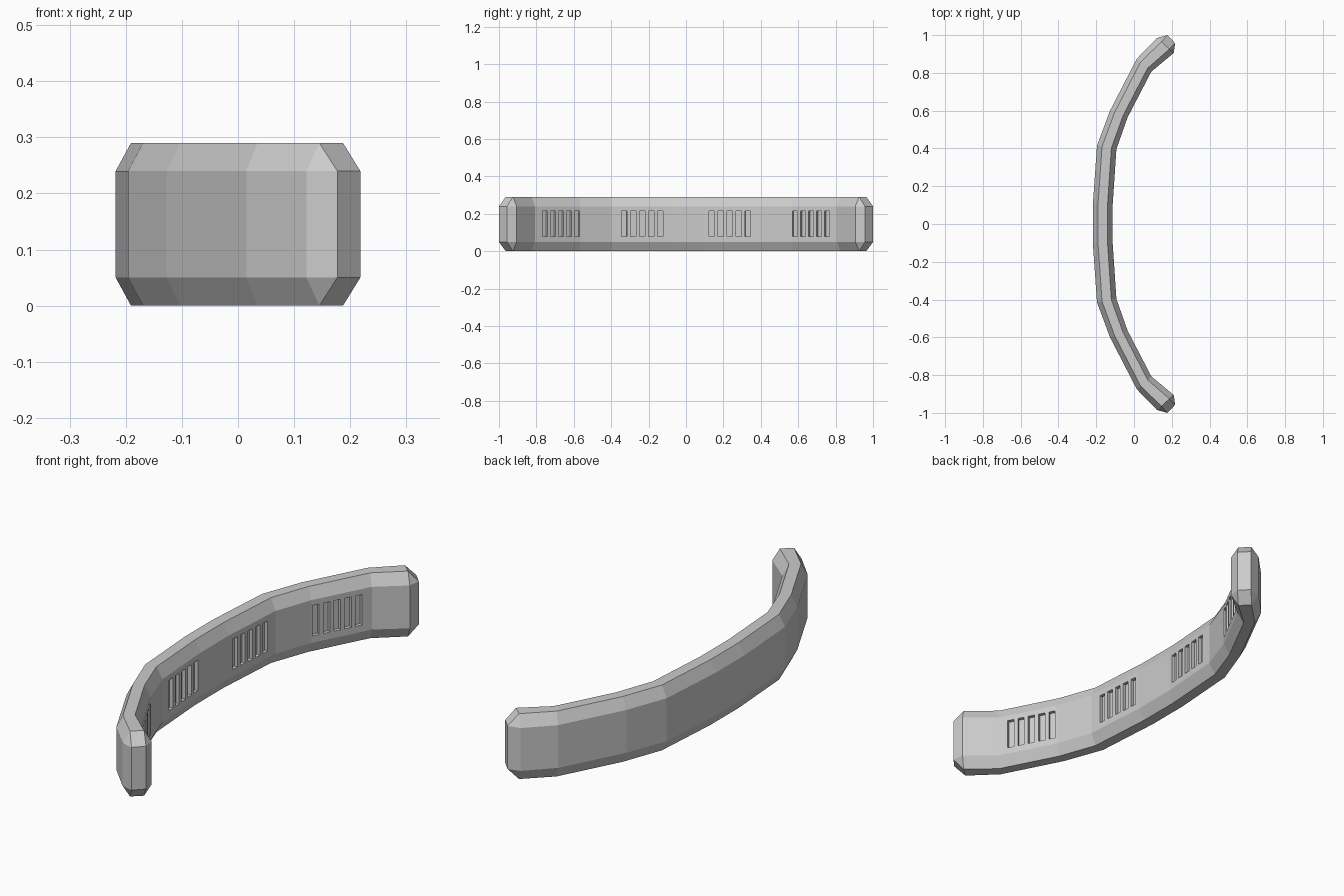
import bpy, bmesh, math
from mathutils import Vector, Matrix

if "Cube" in bpy.data.objects:
    bpy.data.objects.remove(bpy.data.objects["Cube"])

H, CH = 0.29, 0.05          # height and chamfer height
INSET = 0.26                # top strip inset as a fraction of bar thickness
DEPTH = 0.016               # slot depth

# plan stations of one half: outer (x, y), inner (x, y)
half = [((-0.218, 0.10), (-0.113, 0.10)),
        ((-0.196, 0.415), (-0.093, 0.397)),
        ((-0.127, 0.60), (-0.034, 0.564)),
        ((0.015, 0.875), (0.092, 0.807)),
        ((0.122, 0.985), (0.210, 0.905))]
tip = ((0.177, 1.0), (0.218, 0.957))


def flip(pair):
    return tuple((x, -y) for x, y in pair)


def make_object(name, bm):
    bmesh.ops.recalc_face_normals(bm, faces=bm.faces)
    me = bpy.data.meshes.new(name)
    bm.to_mesh(me)
    bm.free()
    ob = bpy.data.objects.new(name, me)
    bpy.context.collection.objects.link(ob)
    return ob


# curved bar: octagonal rings along the arc
bm = bmesh.new()
rings = []
for o, i in [flip(p) for p in reversed(half)] + half:
    o, i = Vector(o), Vector(i)
    to, ti = o.lerp(i, INSET), i.lerp(o, INSET)
    prof = [(o, CH), (o, H - CH), (to, H), (ti, H),
            (i, H - CH), (i, CH), (ti, 0), (to, 0)]
    rings.append([bm.verts.new((p.x, p.y, z)) for p, z in prof])
for a, b in zip(rings, rings[1:]):
    for k in range(8):
        n = (k + 1) % 8
        bm.faces.new((a[k], a[n], b[n], b[k]))

# chamfered end caps
for r, (o, i) in ((rings[0], flip(tip)), (rings[-1], tip)):
    c = [bm.verts.new((*p, z)) for p, z in
         ((o, CH), (o, H - CH), (i, H - CH), (i, CH))]
    bm.faces.new(c)
    for k in range(4):
        n = (k + 1) % 4
        bm.faces.new((r[2 * k], r[2 * k + 1], c[n], c[k]))
        bm.faces.new((r[2 * k + 1], r[(2 * k + 2) % 8], c[n]))
bar = make_object("curved_bar", bm)

# slot cutters: four groups of five on the inner face
bm = bmesh.new()
for s0, s1, yc in ((0, 1, 0.234), (2, 3, 0.668)):
    a, b = Vector(half[s0][1]), Vector(half[s1][1])
    d = (b - a).normalized()
    mid = a + d * ((yc - a.y) / d.y)
    for k in range(-2, 3):
        p = mid + d * k * 0.0485
        for side in (1, -1):
            ang = math.atan2(d.y * side, d.x)
            m = (Matrix.Translation((p.x, p.y * side, 0.1475))
                 @ Matrix.Rotation(ang, 4, 'Z')
                 @ Matrix.Diagonal((0.030, 2 * DEPTH, 0.135, 1)))
            bmesh.ops.create_cube(bm, size=1, matrix=m)
cutter = make_object("slot_cutter", bm)
cutter.hide_render = True

# cut the slots and drop the helper
mod = bar.modifiers.new("slots", 'BOOLEAN')
mod.operation = 'DIFFERENCE'
mod.solver = 'EXACT'
mod.object = cutter
bpy.context.view_layer.objects.active = bar
bpy.ops.object.modifier_apply(modifier=mod.name)
bpy.data.objects.remove(cutter)
